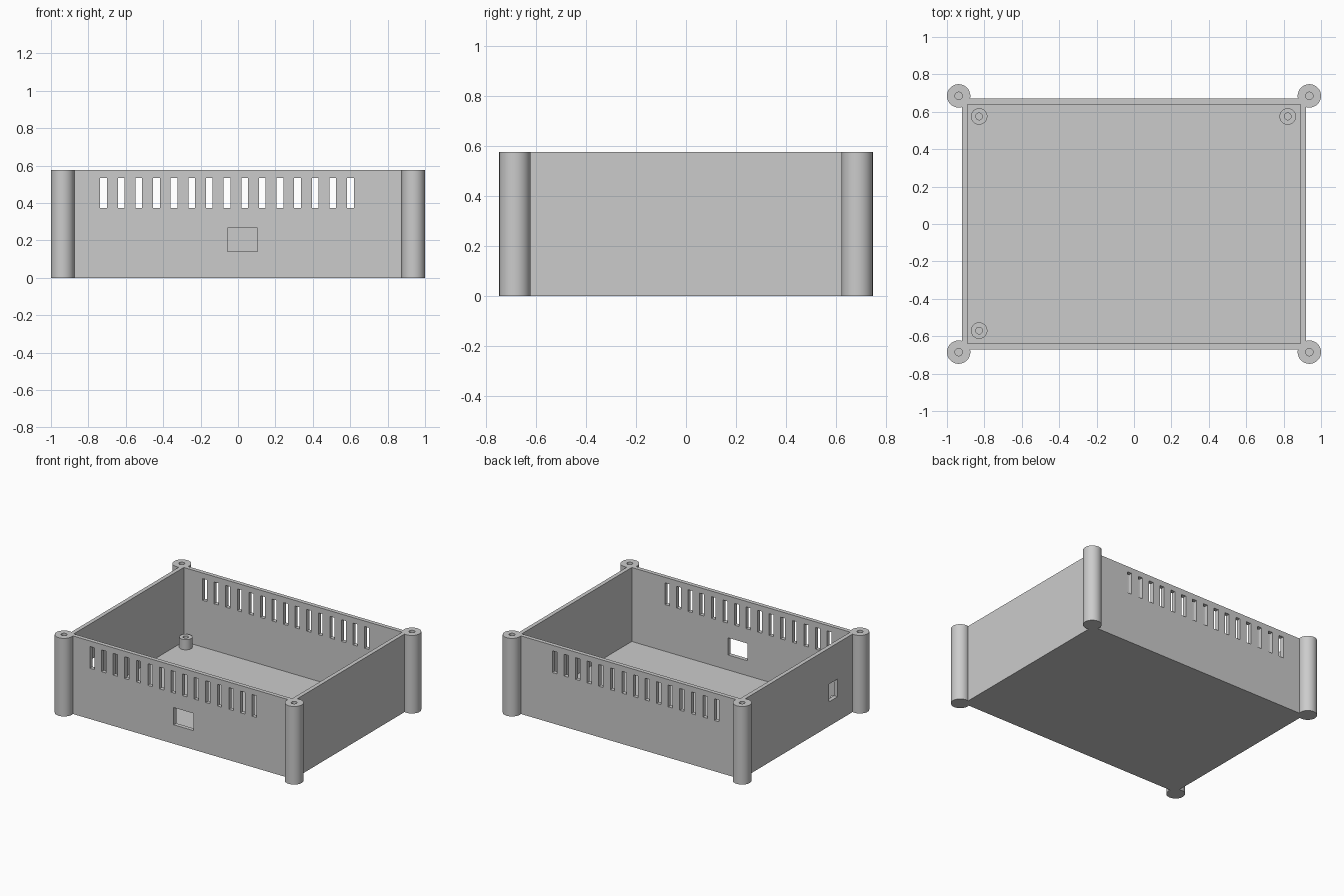
import bpy
import bmesh
from math import tau, radians
from mathutils import Matrix, Vector

cube = bpy.data.objects.get("Cube")
if cube:
    bpy.data.objects.remove(cube, do_unlink=True)

HEIGHT, FLOOR = 0.575, 0.03
OUT_X, OUT_Y, WALL = 0.92, 0.67, 0.03

grey = bpy.data.materials.new("plain_grey")
grey.use_nodes = True
GREY = (0.6, 0.6, 0.6, 1)
grey.diffuse_color = GREY
for node in grey.node_tree.nodes:
    if node.type == 'BSDF_PRINCIPLED':
        node.inputs["Base Color"].default_value = GREY


def make_object(name, bm):
    bmesh.ops.recalc_face_normals(bm, faces=bm.faces)
    mesh = bpy.data.meshes.new(name)
    bm.to_mesh(mesh)
    bm.free()
    mesh.materials.append(grey)
    obj = bpy.data.objects.new(name, mesh)
    bpy.context.collection.objects.link(obj)
    return obj


def boxes(name, spans):
    """One object holding a box for each (low corner, high corner) pair."""
    bm = bmesh.new()
    for low, high in spans:
        low, high = Vector(low), Vector(high)
        size = Matrix.Diagonal((high - low).to_4d())
        bmesh.ops.create_cube(bm, size=1, matrix=Matrix.Translation((low + high) / 2) @ size)
    return make_object(name, bm)


def activate(obj):
    bpy.ops.object.select_all(action='DESELECT')
    obj.select_set(True)
    bpy.context.view_layer.objects.active = obj


def cut(obj, cutter):
    mod = obj.modifiers.new("cut", 'BOOLEAN')
    mod.operation = 'DIFFERENCE'
    mod.solver = 'EXACT'
    mod.object = cutter
    activate(obj)
    bpy.ops.object.modifier_apply(modifier=mod.name)
    bpy.data.objects.remove(cutter, do_unlink=True)


def bored_cylinder(name, x, y, base, top, radius, bore, bore_floor):
    """Lathed cylinder with a blind screw hole in its top."""
    profile = [(0, base), (radius, base), (radius, top),
               (bore, top), (bore, bore_floor), (0, bore_floor)]
    bm = bmesh.new()
    verts = [bm.verts.new((r, 0, z)) for r, z in profile]
    edges = [bm.edges.new(pair) for pair in zip(verts, verts[1:])]
    bmesh.ops.spin(bm, geom=verts + edges, axis=(0, 0, 1), cent=(0, 0, 0),
                   angle=tau, steps=48)
    bmesh.ops.remove_doubles(bm, verts=bm.verts, dist=0.0001)
    obj = make_object(name, bm)
    obj.location = (x, y, 0)
    activate(obj)
    bpy.ops.object.shade_smooth_by_angle(angle=radians(30))


# Open tray
tray = boxes("tray", [((-OUT_X, -OUT_Y, 0), (OUT_X, OUT_Y, HEIGHT))])
cut(tray, boxes("cavity_cutter", [((WALL - OUT_X, WALL - OUT_Y, FLOOR),
                                   (OUT_X - WALL, OUT_Y - WALL, 1))]))

# Vent slots through front and back, front window, side port
openings = []
for i in range(15):
    x = -0.737 + i * 0.0943
    openings.append(((x, -1, 0.374), (x + 0.036, 1, 0.534)))
openings.append(((-0.055, -1, 0.14), (0.105, -0.5, 0.267)))
openings.append(((-1.1, -0.45, 0.18), (-0.8, -0.35, 0.31)))
cut(tray, boxes("opening_cutter", openings))

# Corner posts
for side, sx in (("left", 1), ("right", -1)):
    for end, sy in (("front", -1), ("back", 1)):
        bored_cylinder(f"{end}_{side}_post", sx * 0.9375, sy * 0.685,
                       0, HEIGHT, 0.0625, 0.02, 0.2)

# Board standoffs on the floor, three corners only
for name, x, y in (("back_right", -0.828, 0.575), ("back_left", 0.822, 0.575),
                   ("front_right", -0.828, -0.57)):
    bored_cylinder(f"{name}_standoff", x, y, FLOOR - 0.01, 0.105, 0.044, 0.018, FLOOR)
